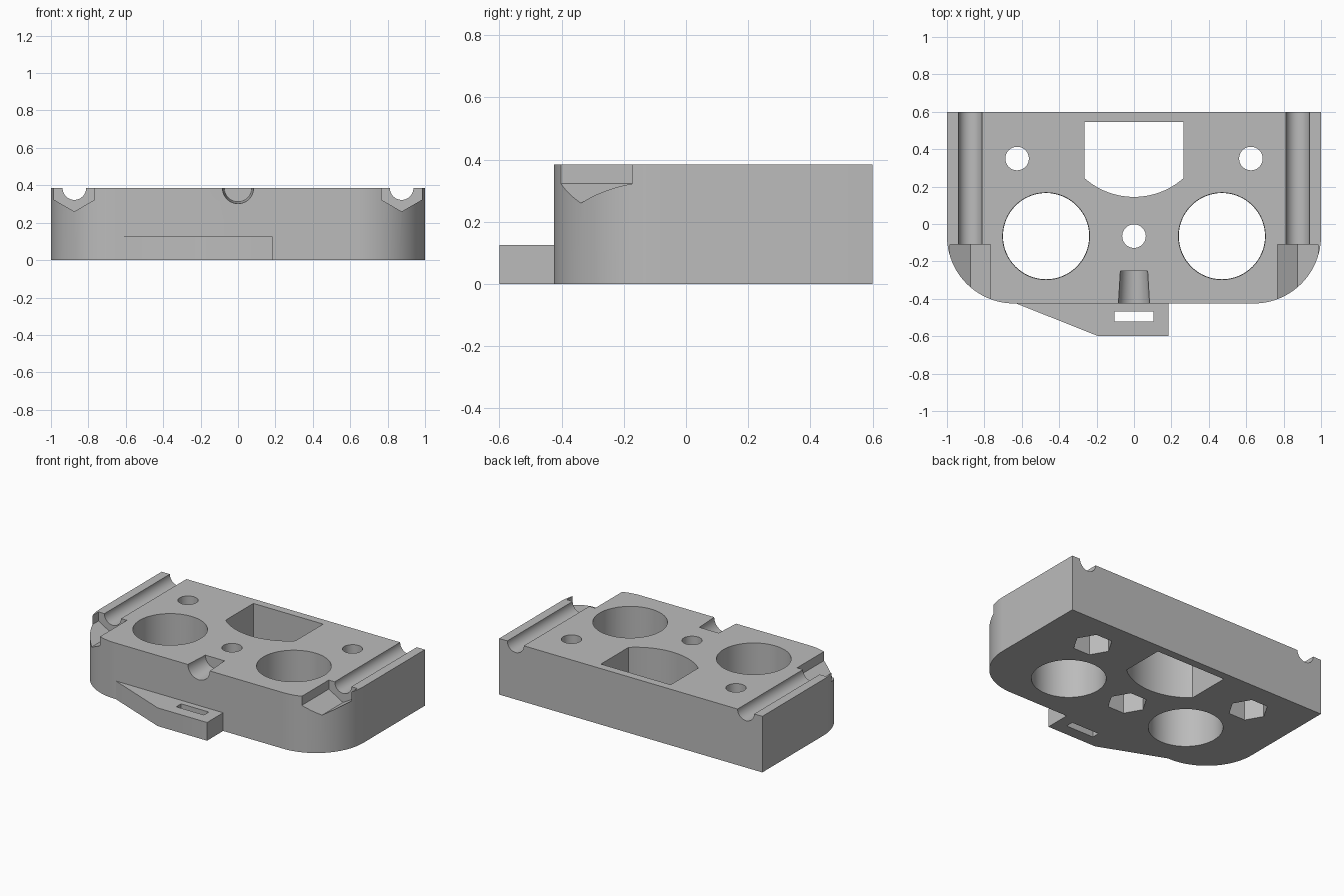
import bpy
import bmesh
from math import cos, sin, pi, asin, radians
from mathutils import Matrix, Vector

default = bpy.data.objects.get("Cube")
if default:
    bpy.data.objects.remove(default, do_unlink=True)

H = 0.385          # block height
FRONT = -0.425     # front face of the block
BACK = 0.6
R = 0.36           # front corner radius

grey = bpy.data.materials.new("plain_grey")
grey.use_nodes = True
colour = (0.5, 0.5, 0.5, 1)
grey.diffuse_color = colour
grey.node_tree.nodes["Principled BSDF"].inputs["Base Color"].default_value = colour


def make_object(name, bm):
    bmesh.ops.recalc_face_normals(bm, faces=bm.faces)
    mesh = bpy.data.meshes.new(name)
    bm.to_mesh(mesh)
    bm.free()
    mesh.materials.append(grey)
    obj = bpy.data.objects.new(name, mesh)
    bpy.context.collection.objects.link(obj)
    return obj


def prism(name, outline, z0, z1):
    """Extrude a flat outline from z0 up to z1."""
    bm = bmesh.new()
    face = bm.faces.new([bm.verts.new((x, y, z0)) for x, y in outline])
    top = bmesh.ops.extrude_face_region(bm, geom=[face])["geom"]
    verts = [v for v in top if isinstance(v, bmesh.types.BMVert)]
    bmesh.ops.translate(bm, verts=verts, vec=(0, 0, z1 - z0))
    return make_object(name, bm)


def rod(name, start, end, r1, r2=None, sides=64, turn=0):
    """Cylinder, cone or n-sided bar between two points."""
    start, end = Vector(start), Vector(end)
    axis = end - start
    bm = bmesh.new()
    bmesh.ops.create_cone(bm, cap_ends=True, segments=sides, radius1=r1,
                          radius2=r1 if r2 is None else r2, depth=axis.length)
    spin = Matrix.Rotation(turn, 4, "Z")
    aim = Vector((0, 0, 1)).rotation_difference(axis).to_matrix().to_4x4()
    bm.transform(Matrix.Translation((start + end) / 2) @ aim @ spin)
    return make_object(name, bm)


def arc(cx, cy, r, a0, a1, steps):
    return [(cx + r * cos(a0 + (a1 - a0) * i / steps),
             cy + r * sin(a0 + (a1 - a0) * i / steps)) for i in range(steps + 1)]


def cut(target, cutter):
    mod = target.modifiers.new("cut", "BOOLEAN")
    mod.operation = "DIFFERENCE"
    mod.solver = "EXACT"
    mod.object = cutter
    bpy.context.view_layer.objects.active = target
    bpy.ops.object.modifier_apply(modifier=mod.name)
    bpy.data.objects.remove(cutter, do_unlink=True)


# Main block with rounded front corners
cx, cy = 1 - R, FRONT + R
outline = ([(1, BACK), (-1, BACK)]
           + arc(-cx, cy, R, pi, 1.5 * pi, 24)
           + arc(cx, cy, R, 1.5 * pi, 2 * pi, 24))
block = prism("carriage_block", outline, 0, H)

# Large bores, rod channels and their nut pockets on both sides
for s in (-1, 1):
    cut(block, rod("bore_cutter", (s * 0.47, -0.065, -0.1),
                   (s * 0.47, -0.065, H + 0.1), 0.23, 0.233))
    cut(block, rod("channel_cutter", (s * 0.875, -0.2, H),
                   (s * 0.875, BACK + 0.1, H), 0.063, sides=48))
    cut(block, rod("pocket_cutter", (s * 0.875, -0.7, H),
                   (s * 0.875, -0.11, H), 0.125, sides=6))

# Screw holes with hexagonal recesses in the underside
for x, y in ((-0.625, 0.35), (0.625, 0.35), (0, -0.065)):
    cut(block, rod("screw_cutter", (x, y, -0.1), (x, y, H + 0.1), 0.063, sides=48))
    cut(block, rod("recess_cutter", (x, y, -0.1), (x, y, 0.2), 0.125,
                   sides=6, turn=pi / 6))

# Opening with a bowed front wall
half, bow = 0.265, 0.4
spread = asin(half / bow)
opening = ([(half, 0.545), (-half, 0.545)]
           + arc(0, 0.145 + bow, bow, 1.5 * pi - spread, 1.5 * pi + spread, 24))
cut(block, prism("opening_cutter", opening, -0.1, H + 0.1))

# Tapered notch in the front edge
cut(block, rod("notch_cutter", (0, FRONT - 0.1, H), (0, -0.25, H), 0.089, 0.073))

# Front tab with a slot
tab = prism("front_tab", [(-0.63, FRONT), (-0.19, -0.6),
                          (0.185, -0.6), (0.185, FRONT)], 0, 0.125)
slot = [(-0.105, -0.52), (0.105, -0.52), (0.105, -0.467), (-0.105, -0.467)]
cut(tab, prism("slot_cutter", slot, -0.1, 0.3))

# Smooth curved walls, keep edges sharp
for obj in (block, tab):
    bpy.ops.object.select_all(action="DESELECT")
    obj.select_set(True)
    bpy.context.view_layer.objects.active = obj
    bpy.ops.object.shade_smooth_by_angle(angle=radians(30))
